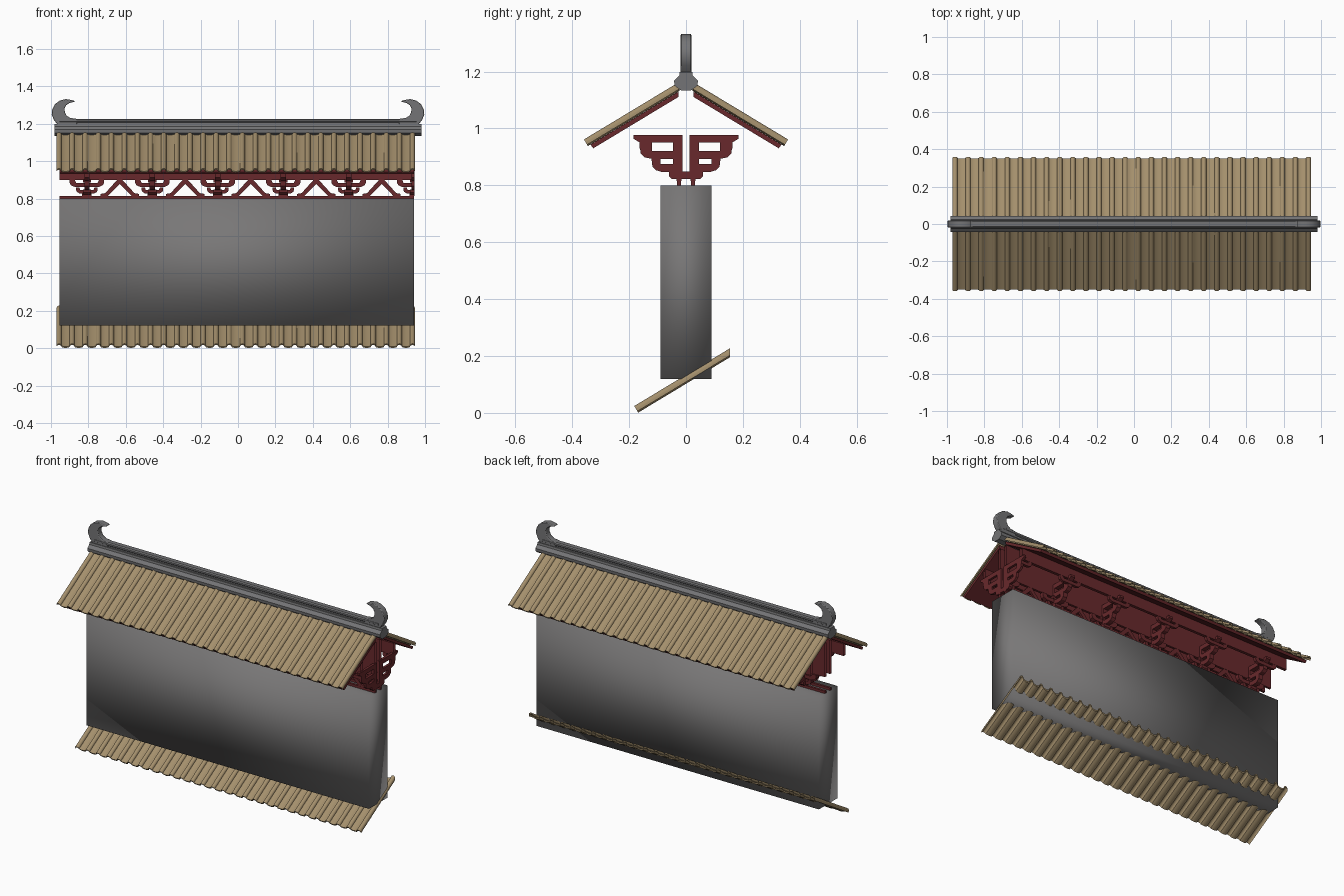
import bpy, bmesh, math

if "Cube" in bpy.data.objects:
    bpy.data.objects.remove(bpy.data.objects["Cube"])

def material(name, rgb):
    m = bpy.data.materials.new(name)
    m.diffuse_color = (*rgb, 1)
    m.use_nodes = True
    m.node_tree.nodes["Principled BSDF"].inputs["Base Color"].default_value = m.diffuse_color
    return m

TAN = material("tan tile", (0.37, 0.275, 0.15))
RED = material("dark red timber", (0.14, 0.022, 0.025))
GREY = material("wall grey", (0.19, 0.185, 0.185))
STONE = material("ridge grey", (0.175, 0.175, 0.18))
X0, X1 = -0.955, 0.942          # ends of the wall section

def prism(bm, pts, axis, a, b, caps=True):
    """Extrude a profile: axis x takes (y, z) points, axis y takes (x, z) points."""
    def place(p, t):
        return (t, p[0], p[1]) if axis == 'x' else (p[0], t, p[1])
    va = [bm.verts.new(place(p, a)) for p in pts]
    vb = [bm.verts.new(place(p, b)) for p in pts]
    n = len(pts)
    for i in range(n):
        j = (i + 1) % n
        bm.faces.new((va[i], va[j], vb[j], vb[i]))
    if caps:
        bm.faces.new(va[::-1])
        bm.faces.new(vb)

def rect(a, b, c, d):
    return [(a, c), (b, c), (b, d), (a, d)]

def finish(bm, name, mat, angle=None):
    bmesh.ops.recalc_face_normals(bm, faces=bm.faces[:])
    me = bpy.data.meshes.new(name)
    bm.to_mesh(me)
    bm.free()
    me.materials.append(mat)
    ob = bpy.data.objects.new(name, me)
    bpy.context.collection.objects.link(ob)
    if angle:
        bpy.ops.object.select_all(action='DESELECT')
        ob.select_set(True)
        bpy.context.view_layer.objects.active = ob
        bpy.ops.object.shade_smooth_by_angle(angle=math.radians(angle))
    return ob

# Wall: plain block with softly blended shading
bm = bmesh.new()
prism(bm, rect(-0.09, 0.09, 0.12, 0.80), 'x', X0, X1)
wall = finish(bm, "wall", GREY)
wall.data.shade_smooth()

# Tile panels: round cover tiles alternating with shallow troughs
SLOPE = math.atan(0.603)

def tile_profile():
    pts, r, count, pitch = [], 0.0135, 28, 0.07
    for i in range(count):
        c = -0.957 + i * pitch
        for k in range(9):
            a = math.pi * (1 - k / 8)
            pts.append((c + r * math.cos(a), 0.0135 + r * math.sin(a)))
        if i < count - 1:
            for k in (0.2, 0.5, 0.8):
                dip = 0.0055 * math.sin(math.pi * k)
                pts.append((c + r + (pitch - 2 * r) * k, 0.0135 - dip))
    return pts

def tile_panel(name, y_sign, dy=0.0, dz=0.0):
    bm = bmesh.new()
    eave_y, eave_z, top_y = -0.345, 0.938, -0.022
    top_z = eave_z + (top_y - eave_y) * math.tan(SLOPE)
    rows = []
    for x, n in tile_profile():
        row = []
        for h in (n, n - 0.008):
            h = max(h, 0)
            low = (x, y_sign * (eave_y - h * math.sin(SLOPE)) + dy,
                   eave_z + h * math.cos(SLOPE) + dz)
            high = (x, y_sign * top_y + dy, top_z + h / math.cos(SLOPE) + dz)
            row.append((bm.verts.new(low), bm.verts.new(high)))
        (a, b), (c, d) = row
        rows.append((a, b, d, c))
    for p, q in zip(rows, rows[1:]):
        for k in range(4):
            m = (k + 1) % 4
            bm.faces.new((p[k], p[m], q[m], q[k]))
    bm.faces.new(rows[0])
    bm.faces.new(rows[-1][::-1])
    finish(bm, name, TAN, 40)

tile_panel("roof_tiles_front", 1)
tile_panel("roof_tiles_back", -1)
tile_panel("lower_tile_skirt", 1, dy=0.177, dz=-0.937)

# Red boards under each roof slope
for s, side in ((1, "front"), (-1, "back")):
    bm = bmesh.new()
    sec = [(-0.326, 0.930), (-0.336, 0.943), (-0.026, 1.130), (-0.026, 1.111)]
    prism(bm, [(s * y, z) for y, z in sec], 'x', X0, X1)
    finish(bm, "roof_board_" + side, RED)

# Long rails and open-ended purlin boards
for s, side in ((-1, "front"), (1, "back")):
    bm = bmesh.new()
    prism(bm, rect(s * 0.018, s * 0.032, 0.80, 0.815), 'x', X0, X1)
    finish(bm, "bottom_rail_" + side, RED)
    bm = bmesh.new()
    prism(bm, rect(s * 0.018, s * 0.032, 0.90, 1.105), 'x', X0, X1, caps=False)
    prism(bm, rect(s * 0.147, s * 0.165, 0.96, 1.033), 'x', X0, X1, caps=False)
    finish(bm, "purlin_boards_" + side, RED)

# Splayed struts between the brackets
half = [(0.062, 0.815), (0.102, 0.815), (0.102, 0.825), (0.078, 0.829), (0.012, 0.902)]
strut = [(0, 0.878)] + half + [(-x, z) for x, z in half[::-1]]
bm = bmesh.new()
for i in range(5):
    cx = -0.632 + 0.35 * i
    for s in (-1, 1):
        prism(bm, [(cx + x, z) for x, z in strut], 'y', s * 0.019, s * 0.031)
finish(bm, "splayed_struts", RED)

# Bracket sets: stepped arms across the wall and bow arms along it
OUTREACH = [
    [(0.012, 0.847), (0.085, 0.847), (0.105, 0.853), (0.118, 0.866), (0.122, 0.897),
     (0.090, 0.897), (0.090, 0.875), (0.012, 0.875)],                       # lower arm
    [(0.012, 0.893), (0.120, 0.893), (0.145, 0.898), (0.160, 0.912), (0.163, 0.955),
     (0.120, 0.955), (0.120, 0.920), (0.012, 0.920)],                       # upper arm
    [(0.012, 0.950), (0.162, 0.950), (0.185, 0.964), (0.185, 0.977), (0.012, 0.977)],
    rect(0.012, 0.045, 0.847, 0.977),                                       # inner post
]

def bow(w, z, t):
    """Arm with upturned rounded ends."""
    h = [(w * 0.7, z), (w * 0.92, z + t * 0.4), (w, z + t), (w, z + t * 1.7),
         (w * 0.7, z + t * 1.7), (w * 0.62, z + t)]
    return h + [(-x, zz) for x, zz in h[::-1]]

def bracket(cx, name):
    bm = bmesh.new()
    a, b = cx - 0.014, cx + 0.014
    prism(bm, [(-0.05, 0.822), (0.05, 0.822), (0.06, 0.832), (0.06, 0.848),
               (-0.06, 0.848), (-0.06, 0.832)], 'x', a - 0.008, b + 0.008)
    for s in (-1, 1):
        for part in OUTREACH:
            prism(bm, [(s * y, z) for y, z in part], 'x', a, b)
        arms = [(bow(0.058, 0.828, 0.019), 0.014, 0.038),
                (bow(0.092, 0.862, 0.022), 0.014, 0.038),
                (bow(0.075, 0.930, 0.020), 0.146, 0.164),
                (rect(-0.026, 0.026, 0.815, 0.838), 0.016, 0.034),
                (rect(-0.022, 0.022, 0.885, 0.905), 0.013, 0.042)]
        for pts, y0, y1 in arms:
            prism(bm, [(cx + x, z) for x, z in pts], 'y', s * y0, s * y1)
    # the last set is cut flush with the wall end
    if cx > 0.9:
        cut = bmesh.ops.bisect_plane(bm, geom=bm.verts[:] + bm.edges[:] + bm.faces[:],
                                     plane_co=(X1 + 0.001, 0, 0), plane_no=(1, 0, 0),
                                     clear_outer=True)
        edges = [e for e in cut['geom_cut'] if isinstance(e, bmesh.types.BMEdge)]
        bmesh.ops.holes_fill(bm, edges=edges)
    finish(bm, name, RED)

for i in range(6):
    bracket(-0.808 + 0.35 * i, "bracket_set_%d" % (i + 1))

# Ridge: wide moulded base with a narrow upright crest
bm = bmesh.new()
side = [(0.018, 1.134), (0.040, 1.150), (0.042, 1.168), (0.024, 1.185), (0.022, 1.198)]
prism(bm, side + [(-y, z) for y, z in side[::-1]], 'x', -0.982, 0.982)
finish(bm, "ridge_base", STONE, 30)
bm = bmesh.new()
side = [(0.015, 1.190), (0.015, 1.206), (0.020, 1.211), (0.020, 1.220), (0.014, 1.226)]
prism(bm, side + [(-y, z) for y, z in side[::-1]], 'x', -0.955, 0.955)
finish(bm, "ridge_crest", STONE, 30)

# Curled horns on both ridge ends
HORN = [(0.86, 1.195), (0.965, 1.195), (0.985, 1.222), (0.996, 1.250), (0.993, 1.278),
        (0.978, 1.305), (0.953, 1.324), (0.920, 1.332), (0.880, 1.325), (0.872, 1.318),
        (0.900, 1.311), (0.918, 1.300), (0.927, 1.283), (0.926, 1.262), (0.916, 1.243),
        (0.897, 1.231), (0.86, 1.226)]
for s, label in ((-1, "left"), (1, "right")):
    bm = bmesh.new()
    prism(bm, [(s * x, z) for x, z in HORN], 'y', -0.019, 0.019)
    horn = finish(bm, "ridge_horn_" + label, STONE, 40)
    bev = horn.modifiers.new("soft_edges", 'BEVEL')
    bev.width = 0.004
    bev.segments = 2
    bev.angle_limit = math.radians(50)
